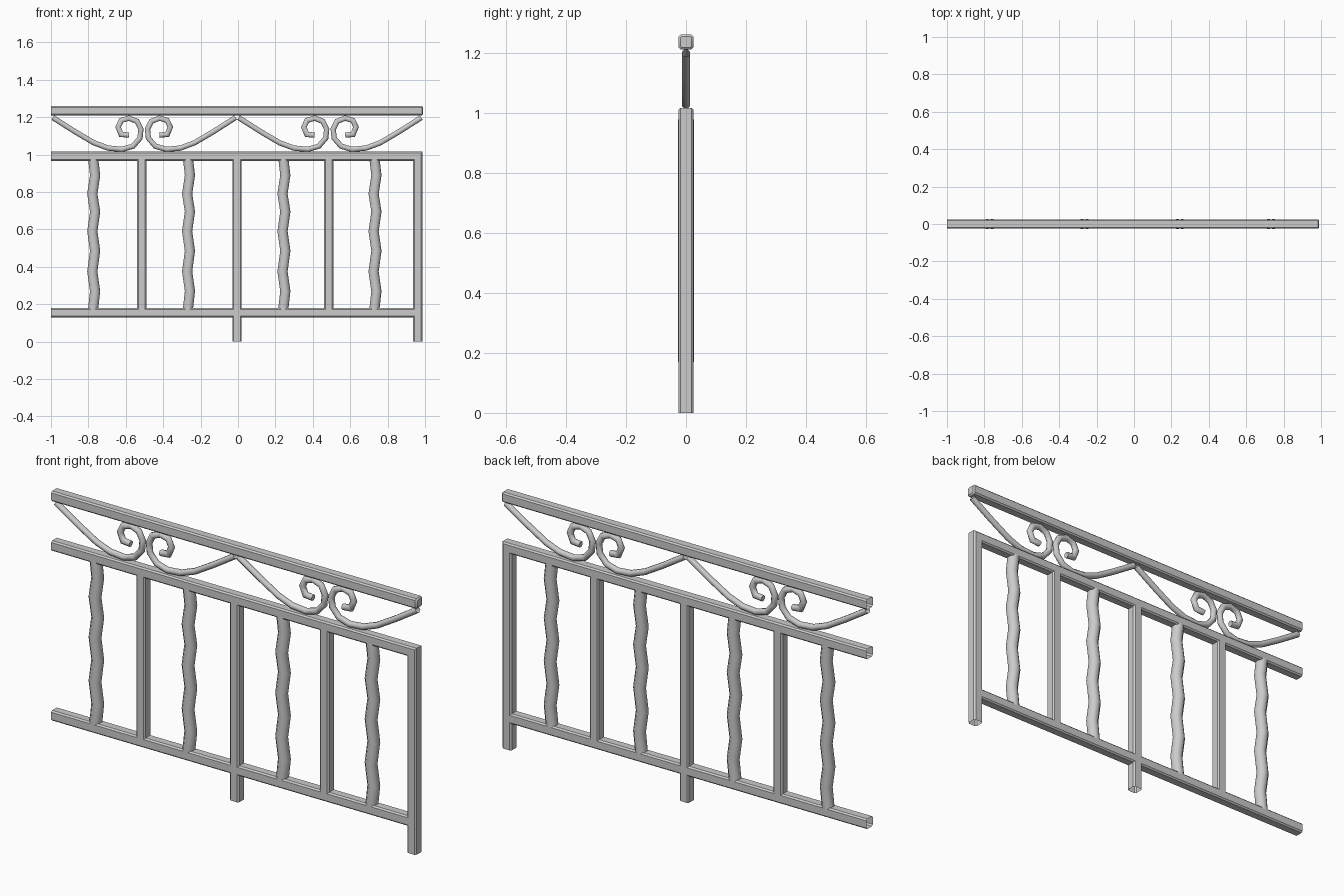
import bpy, bmesh, math
from mathutils import Vector

if "Cube" in bpy.data.objects:
    bpy.data.objects.remove(bpy.data.objects["Cube"])


def square_section(h=0.025, c=0.007):
    """Square bar outline with small cut corners."""
    k = h - c
    return [(h, -k), (h, k), (k, h), (-k, h), (-h, k), (-h, -k), (-k, -h), (k, -h)]


def round_section(r, n=8):
    return [(r * math.cos(math.tau * (i + 0.5) / n) / math.cos(math.pi / n),
             r * math.sin(math.tau * (i + 0.5) / n) / math.cos(math.pi / n)) for i in range(n)]


def sweep(name, path, section, scales=None, cap_end=False, smooth=40):
    """Sweep a section along an xz path with mitred joints; ends stay open unless capped."""
    pts = [Vector((x, z)) for x, z in path]
    bm = bmesh.new()
    rings = []
    for i, p in enumerate(pts):
        d0 = (p - pts[i - 1]).normalized() if i else (pts[1] - p).normalized()
        d1 = (pts[i + 1] - p).normalized() if i < len(pts) - 1 else d0
        t = (d0 + d1).normalized()
        side = Vector((-t.y, t.x)) / max(t.dot(d0), 0.4)
        s = scales[i] if scales else 1
        rings.append([bm.verts.new((p.x + side.x * a * s, b * s, p.y + side.y * a * s))
                      for a, b in section])
    n = len(section)
    for r0, r1 in zip(rings, rings[1:]):
        for j in range(n):
            k = (j + 1) % n
            bm.faces.new((r0[j], r0[k], r1[k], r1[j]))
    if cap_end:
        bm.faces.new(rings[-1])
    bmesh.ops.recalc_face_normals(bm, faces=bm.faces)
    # open tubes: make sure faces point away from the path
    f = bm.faces[:][0]
    mid = (pts[0] + pts[1]) / 2
    if f.normal.dot(f.calc_center_median() - Vector((mid.x, 0, mid.y))) < 0:
        bmesh.ops.reverse_faces(bm, faces=bm.faces)
    me = bpy.data.meshes.new(name)
    bm.to_mesh(me)
    bm.free()
    ob = bpy.data.objects.new(name, me)
    bpy.context.collection.objects.link(ob)
    if smooth:
        bpy.ops.object.select_all(action='DESELECT')
        ob.select_set(True)
        bpy.context.view_layer.objects.active = ob
        bpy.ops.object.shade_smooth_by_angle(angle=math.radians(smooth))
    return ob


bar = square_section()

# Rails; the middle rail turns down into the end post
sweep("top_rail", [(-1, 1.235), (0.983, 1.235), (0.99, 1.235)], bar, [1, 1, 0.75], True)
sweep("middle_rail_and_end_post", [(-1, 0.991), (0.961, 0.991), (0.961, 0)], bar)
sweep("bottom_rail", [(-1, 0.155), (0.945, 0.155)], bar)

# Straight uprights
sweep("centre_post", [(-0.005, 0.975), (-0.005, 0)], bar)
for i, x in enumerate((-0.515, 0.485)):
    sweep(f"straight_baluster_{i + 1}", [(x, 0.975), (x, 0.17)], bar)

# Wavy balusters
levels = [0.89, 0.79, 0.695, 0.59, 0.485, 0.375, 0.27]
for i, x in enumerate((-0.772, -0.265, 0.245, 0.732)):
    wave = [(x - 0.002, 0.975)]
    wave += [(x + (0.008 if k % 2 == 0 else -0.007), z) for k, z in enumerate(levels)]
    wave += [(x - 0.003, 0.17)]
    sweep(f"wavy_baluster_{i + 1}", wave, round_section(0.027), smooth=50)

# Scrolls between the top and middle rails, in mirrored pairs
scroll = [(-0.99, 1.198), (-0.872, 1.123), (-0.77, 1.063), (-0.695, 1.035), (-0.62, 1.028),
          (-0.561, 1.045), (-0.524, 1.088), (-0.519, 1.137), (-0.54, 1.178), (-0.583, 1.195),
          (-0.624, 1.183), (-0.641, 1.147), (-0.625, 1.108), (-0.583, 1.104)]
for i, dx in enumerate((0, 0.993)):
    tube = round_section(0.014)
    sweep(f"left_scroll_{i + 1}", [(x + dx, z) for x, z in scroll], tube, cap_end=True, smooth=50)
    sweep(f"right_scroll_{i + 1}", [(-1.003 - x + dx, z) for x, z in scroll], tube,
          cap_end=True, smooth=50)
